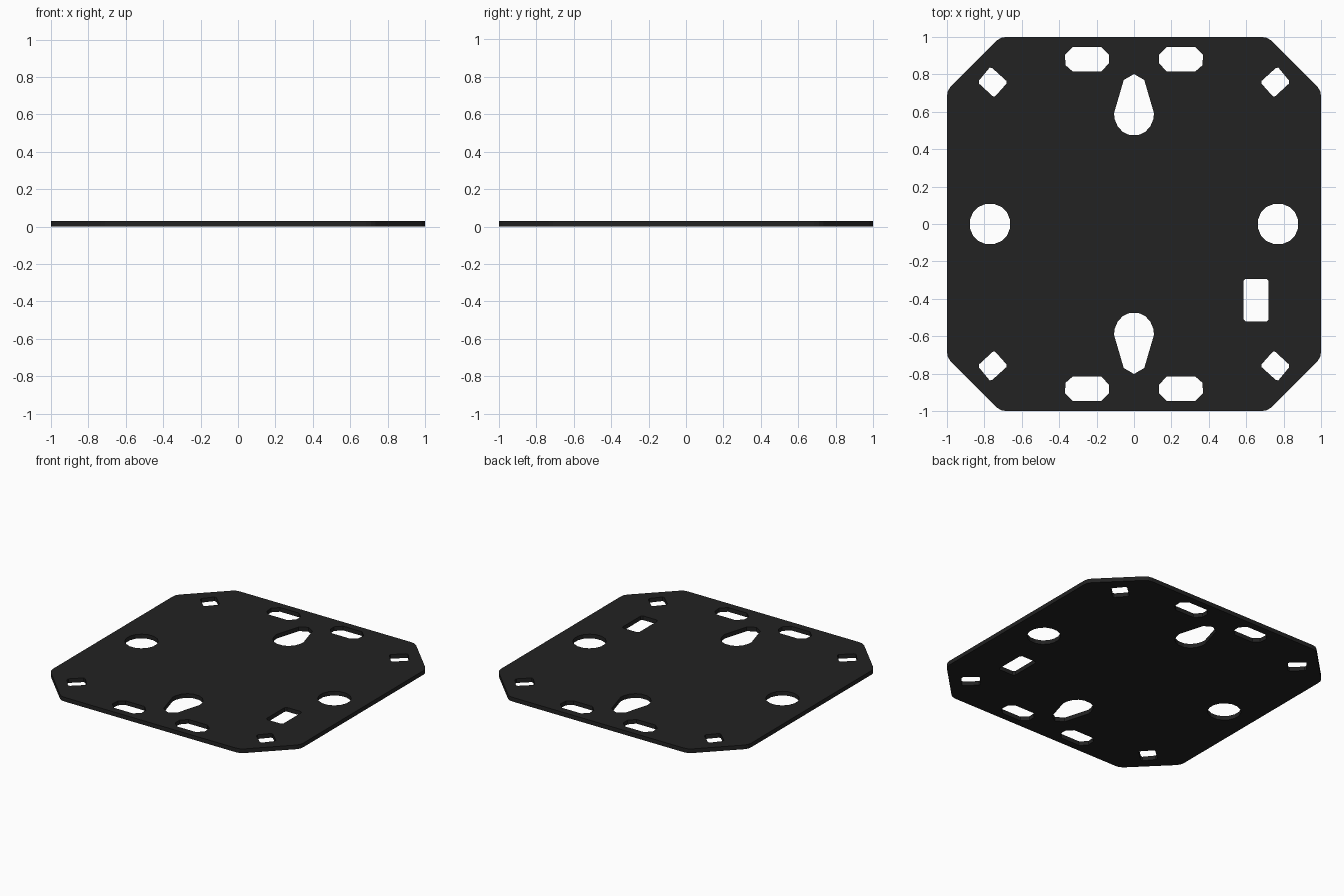
import bpy, math

if "Cube" in bpy.data.objects:
    bpy.data.objects.remove(bpy.data.objects["Cube"])

THICK = 0.03

def mirror(pts, sx, sy):
    return [(x * sx, y * sy) for x, y in pts]

def add_loop(curve, pts):
    s = curve.splines.new('POLY')
    s.points.add(len(pts) - 1)
    for p, (x, y) in zip(s.points, pts):
        p.co = (x, y, 0, 1)
    s.use_cyclic_u = True

curve = bpy.data.curves.new("mounting_plate", 'CURVE')
curve.dimensions = '2D'
curve.fill_mode = 'BOTH'
curve.extrude = THICK / 2

# Outer outline: square with softened chamfered corners
corner = [(1, 0.685), (0.995, 0.712), (0.98, 0.735), (0.735, 0.98), (0.712, 0.995), (0.685, 1)]
outline = (corner + mirror(corner, -1, 1)[::-1] + mirror(corner, -1, -1)
           + mirror(corner, 1, -1)[::-1])
add_loop(curve, outline)

# Teardrop holes at front and back
half = [(0.055, 0.77), (0.107, 0.592), (0.103, 0.56), (0.088, 0.523), (0.06, 0.492), (0.025, 0.476)]
drop = [(0, 0.802)] + half + mirror(half, -1, 1)[::-1]
for sy in (1, -1):
    add_loop(curve, mirror(drop, 1, sy))

# Round holes at the sides
for sx in (1, -1):
    add_loop(curve, [(sx * 0.77 + 0.11 * math.cos(i * math.pi / 8 + math.pi / 16),
                      0.11 * math.sin(i * math.pi / 8 + math.pi / 16)) for i in range(16)])

# Slots and small corner diamonds, four of each
slot = [(0.133, 0.905), (0.175, 0.947), (0.327, 0.947), (0.37, 0.905), (0.365, 0.848),
        (0.327, 0.815), (0.175, 0.815), (0.135, 0.858)]
diamond = [(0.772, 0.836), (0.758, 0.834), (0.682, 0.765), (0.682, 0.75), (0.742, 0.683),
           (0.755, 0.683), (0.828, 0.75), (0.828, 0.768)]
for sx in (1, -1):
    for sy in (1, -1):
        add_loop(curve, mirror(slot, sx, sy))
        add_loop(curve, mirror(diamond, sx, sy))

# Single rectangular window on the right
x0, x1, y0, y1, b = 0.585, 0.72, -0.522, -0.293, 0.012
add_loop(curve, [(x0 + b, y0), (x1 - b, y0), (x1, y0 + b), (x1, y1 - b),
                 (x1 - b, y1), (x0 + b, y1), (x0, y1 - b), (x0, y0 + b)])

# Turn the filled profile into a mesh plate resting on the ground
plate = bpy.data.objects.new("mounting_plate", curve)
bpy.context.collection.objects.link(plate)
plate.location.z = THICK / 2
mat = bpy.data.materials.new("matte black")
mat.diffuse_color = (0.016, 0.016, 0.016, 1)
mat.use_nodes = True
mat.node_tree.nodes["Principled BSDF"].inputs["Base Color"].default_value = mat.diffuse_color
curve.materials.append(mat)
bpy.context.view_layer.objects.active = plate
plate.select_set(True)
bpy.ops.object.convert(target='MESH')
bpy.ops.object.mode_set(mode='EDIT')
bpy.ops.mesh.select_all(action='SELECT')
bpy.ops.mesh.remove_doubles(threshold=0.0005)
bpy.ops.mesh.normals_make_consistent(inside=False)
bpy.ops.object.mode_set(mode='OBJECT')
bpy.ops.object.shade_flat()
